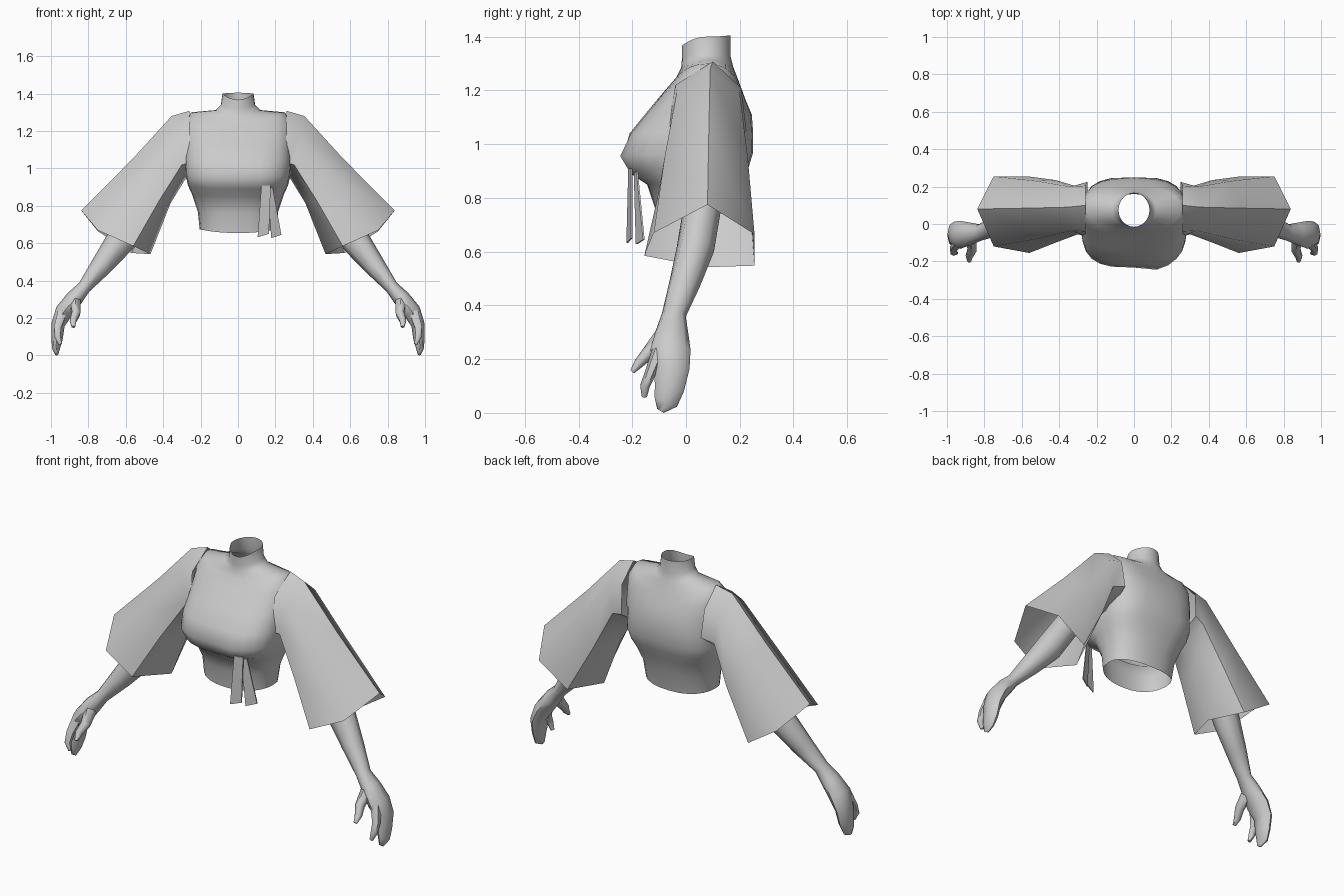
import bpy, bmesh, math
from mathutils import Vector

grey = bpy.data.materials.new("light_grey")
grey.diffuse_color = (0.6, 0.6, 0.6, 1)


def loft(name, rings, caps=False, mirror=False, angle=60):
    """Skin a list of equal-length closed rings."""
    bm = bmesh.new()
    rows = [[bm.verts.new(p) for p in ring] for ring in rings]
    n = len(rows[0])
    for a, b in zip(rows, rows[1:]):
        for i in range(n):
            j = (i + 1) % n
            bm.faces.new((a[i], a[j], b[j], b[i]))
    if caps:
        bm.faces.new(rows[0])
        bm.faces.new(rows[-1])
    bmesh.ops.recalc_face_normals(bm, faces=bm.faces)
    return finish(name, bm, mirror, angle)


def finish(name, bm, mirror, angle):
    me = bpy.data.meshes.new(name)
    bm.to_mesh(me)
    bm.free()
    me.materials.append(grey)
    ob = bpy.data.objects.new(name, me)
    bpy.context.collection.objects.link(ob)
    bpy.ops.object.select_all(action='DESELECT')
    ob.select_set(True)
    bpy.context.view_layer.objects.active = ob
    bpy.ops.object.shade_smooth_by_angle(angle=math.radians(angle))
    if mirror:
        ob.modifiers.new("mirror", 'MIRROR').use_clip = False
    return ob


def tube(name, stations, sides=8):
    """Limb along points (x, y, z, depth radius, side radius)."""
    pts = [Vector(s[:3]) for s in stations]
    rings = []
    for k, s in enumerate(stations):
        t = (pts[min(k + 1, len(pts) - 1)] - pts[max(k - 1, 0)]).normalized()
        u = Vector((0, 1, 0))
        u = (u - t * u.dot(t)).normalized()
        v = t.cross(u)
        rings.append([pts[k] + u * s[3] * math.cos(a) + v * s[4] * math.sin(a)
                      for a in (2 * math.pi * i / sides for i in range(sides))])
    return loft(name, rings, caps=True, mirror=True)


# Torso and collar: half width, front y, back y, front z, side z, back z, boxiness
TORSO = [
    (.205, -.105, .160, .655, .675, .66, .85),
    (.215, -.115, .180, .76, .77, .77, .85),
    (.245, -.145, .212, .85, .86, .86, .75),
    (.268, -.205, .232, .89, .91, .91, .65),
    (.280, -.233, .250, .955, .965, .97, .62),
    (.285, -.210, .250, 1.04, 1.04, 1.04, .68),
    (.285, -.145, .245, 1.12, 1.12, 1.11, .72),
    (.285, -.070, .220, 1.21, 1.24, 1.17, .8),
    (.250, -.035, .198, 1.25, 1.30, 1.23, .85),
    (.118, -.018, .175, 1.285, 1.312, 1.29, 1),
    (.092, -.015, .165, 1.32, 1.34, 1.33, 1),
    (.083, -.015, .165, 1.367, 1.40, 1.405, 1),
]
SIDES = 24
rings = []
for hw, yf, yb, zf, zs, zb, e in TORSO:
    ring = []
    for i in range(SIDES):
        a = 2 * math.pi * i / SIDES
        c, s = math.cos(a), math.sin(a)
        x = hw * math.copysign(abs(c) ** e, c)
        y = (yf + yb) / 2 + (yb - yf) / 2 * math.copysign(abs(s) ** e, s)
        z = zs + ((zb if s > 0 else zf) - zs) * s * s
        # Gathered cloth at the knot
        if s < 0:
            y -= .025 * math.exp(-((x - .14) / .05) ** 2 - ((z - .935) / .04) ** 2)
        ring.append((x, y, z))
    rings.append(ring)
loft("torso", rings)

# Wide six-sided sleeves, from shoulder seam to hem
loft("sleeve", [
    [(.26, .10, 1.308), (.26, .205, 1.21), (.25, .225, 1.05),
     (.24, .08, .96), (.25, -.07, 1.03), (.26, -.04, 1.22)],
    [(.355, .09, 1.28), (.345, .20, 1.19), (.32, .205, 1.03),
     (.28, .08, .945), (.30, -.055, 1.02), (.335, -.035, 1.19)],
    [(.56, .085, 1.055), (.52, .23, .95), (.42, .235, .82),
     (.36, .075, .815), (.42, -.10, .83), (.52, -.08, .95)],
    [(.838, .08, .775), (.75, .255, .665), (.57, .255, .548),
     (.468, .07, .542), (.56, -.155, .585), (.75, -.12, .67)],
], mirror=True)

# Forearm and mitten-like hand
tube("arm_and_hand", [
    (.46, .08, .88, .07, .075), (.63, .035, .61, .07, .078),
    (.73, -.005, .48, .058, .058), (.822, -.045, .365, .045, .036),
    (.875, -.052, .305, .06, .046), (.93, -.058, .235, .075, .048),
    (.962, -.052, .165, .065, .036), (.967, -.062, .09, .055, .03),
    (.973, -.075, .04, .045, .022), (.97, -.095, .008, .015, .010)])
tube("index_finger", [
    (.94, -.10, .23, .028, .028), (.965, -.132, .15, .021, .022),
    (.965, -.153, .10, .018, .018), (.95, -.155, .06, .010, .010)], 6)
tube("thumb", [
    (.87, -.085, .285, .035, .032), (.866, -.138, .225, .026, .026),
    (.882, -.175, .185, .019, .020), (.88, -.20, .153, .009, .010)], 6)

# Two hanging ribbon ends below the knot
for name, quad in (
        ("ribbon_inner", [(.125, -.215, .91), (.175, -.205, .91),
                          (.165, -.205, .65), (.105, -.222, .632)]),
        ("ribbon_outer", [(.155, -.195, .91), (.185, -.185, .90),
                          (.232, -.16, .645), (.178, -.187, .628)])):
    loft(name, [quad, [(x, y + .006, z) for x, y, z in quad]], caps=True, angle=30)
